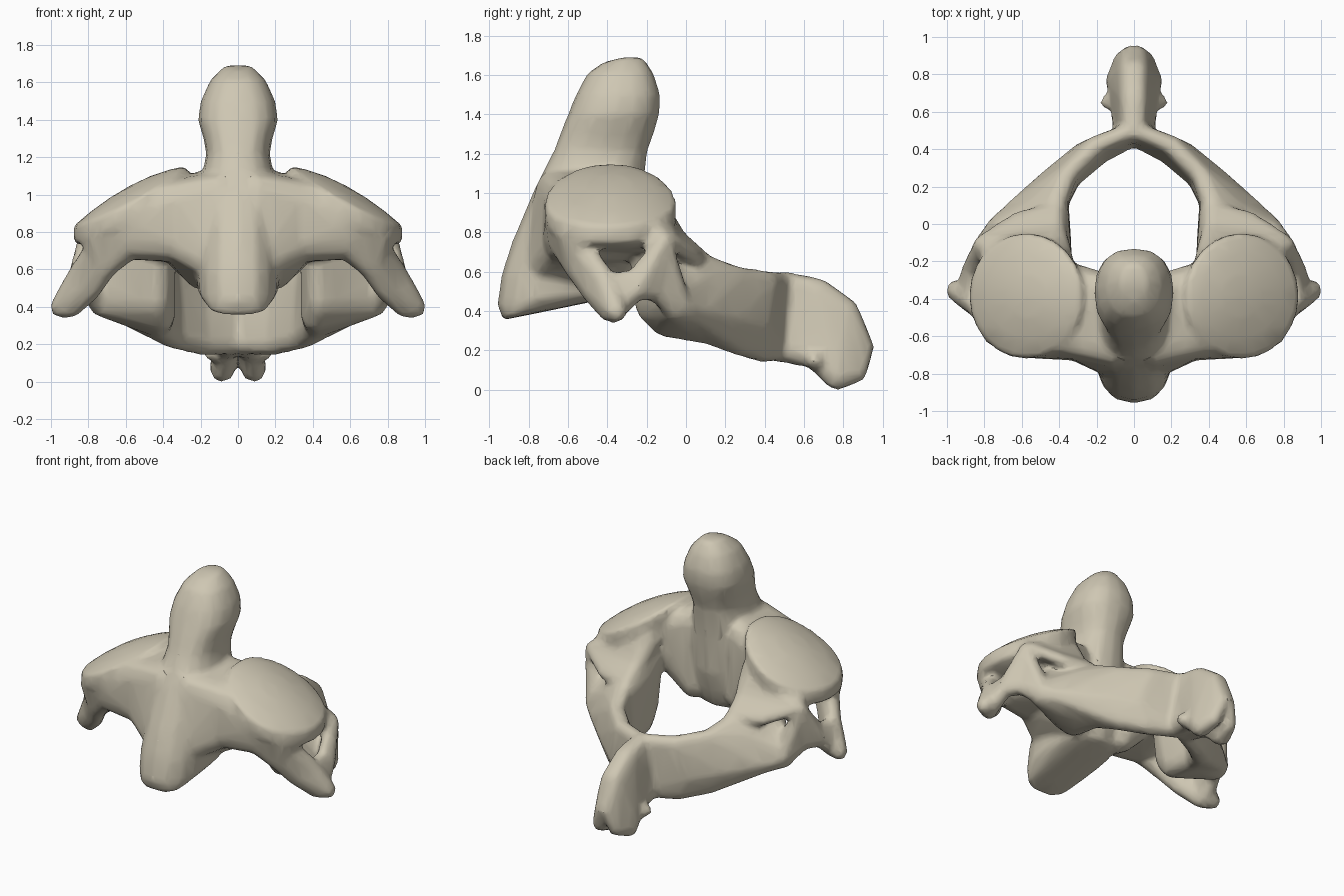
import bpy, bmesh, math
from mathutils import Vector

if "Cube" in bpy.data.objects:
    bpy.data.objects.remove(bpy.data.objects["Cube"])

bone = bpy.data.materials.new("bone beige")
bone.use_nodes = True
color = (0.62, 0.57, 0.45, 1)
bone.diffuse_color = color
bone.node_tree.nodes["Principled BSDF"].inputs["Base Color"].default_value = color

bm = bmesh.new()


def hull(points):
    """Add a convex solid around the points."""
    verts = [bm.verts.new(p) for p in points]
    out = bmesh.ops.convex_hull(bm, input=verts)
    junk = {g for g in out["geom_interior"] + out["geom_unused"]
            if isinstance(g, bmesh.types.BMVert)}
    bmesh.ops.delete(bm, geom=list(junk), context="VERTS")


def ball(x, y, z, r, side):
    pts = []
    for j in range(-2, 3):
        lat = j * math.pi / 4
        for i in range(8 if abs(j) < 2 else 1):
            a = i * math.pi / 4
            pts.append(Vector((side * (x + r * math.cos(lat) * math.cos(a)),
                               y + r * math.cos(lat) * math.sin(a),
                               z + r * math.sin(lat))))
    return pts


def chain(*sections):
    """Skin each pair of neighbouring ball groups, on both sides of the body."""
    for side in (1, -1):
        groups = [[p for b in s for p in ball(*b, side)] for s in sections]
        for a, b in zip(groups, groups[1:]):
            hull(a + b)


# Peg and body: stacked rings of height, front, back, half width, front droop
rings = [(1.69, -.42, -.22, .07, .025), (1.61, -.5, -.165, .15, 0),
         (1.5, -.56, -.13, .2, 0), (1.4, -.6, -.135, .215, 0),
         (1.3, -.64, -.165, .185, 0), (1.22, -.67, -.195, .17, 0),
         (1.0, -.78, -.22, .21, 0), (.75, -.885, -.23, .21, 0),
         (.6, -.94, -.27, .22, .02), (.48, -.96, -.32, .215, .05),
         (.385, -.93, -.78, .15, .03)]
stack = []
for z, front, back, w, droop in rings:
    ring = []
    for i in range(16):
        c, s = math.cos(i * math.pi / 8), math.sin(i * math.pi / 8)
        sx = math.copysign(abs(c) ** .8, c)
        sy = math.copysign(abs(s) ** .9, s)
        ring.append(Vector((w * sx, (front + back) / 2 + (back - front) / 2 * sy,
                            z + droop * min(sy, 0))))
    stack.append(ring)
for a, b in zip(stack, stack[1:]):
    hull(a + b)

# Upper joint pads: sloping domed discs on a tapered underside
for side in (1, -1):
    pts = []
    for k in (0, .35, .7, 1):
        for i in range(24):
            a = i * math.pi / 12
            x, y = .575 + .305 * k * math.cos(a), -.385 + .335 * k * math.sin(a)
            z = 1.15 - .2 * (x - .3) - .6 * (x - .3) ** 2 - .8 * (y + .38) ** 2
            pts.append((side * x, y, z))
            if k == .7:
                pts.append((side * (x - .02), y, .68 + .1 * (x - .4)))
            if k == 1:
                pts.append((side * x, y, z - .09))
    hull(pts)

# Shoulder between body and joint pads
chain([(.1, -.67, 1.02, .1), (.13, -.72, .64, .1), (.19, -.35, 1.03, .1), (.18, -.36, .58, .1)],
      [(.33, -.62, .98, .1), (.32, -.63, .74, .1), (.35, -.3, .98, .1), (.34, -.33, .74, .1)],
      [(.6, -.62, .87, .095), (.6, -.605, .75, .095), (.45, -.28, .9, .1), (.45, -.3, .76, .1)])

# Side processes: the front root runs down to a solid tip
chain([(.58, -.61, .76, .095), (.73, -.57, .79, .09)],
      [(.71, -.55, .62, .07), (.77, -.51, .69, .065)],
      [(.79, -.47, .5, .065), (.86, -.42, .57, .055)],
      [(.89, -.39, .395, .055), (.95, -.355, .4, .06)])

# Rear plate of the side process: closes the opening and meets the arch
chain([(.9, -.37, .41, .065), (.86, -.4, .54, .055)],
      [(.87, -.25, .51, .055), (.85, -.26, .57, .045)],
      [(.8, -.15, .5, .055), (.83, -.17, .66, .045), (.82, -.11, .76, .04)],
      [(.73, -.05, .44, .08), (.77, -.06, .6, .04)])
chain([(.83, -.17, .68, .04), (.82, -.11, .76, .04)], [(.7, -.16, .79, .06)])

# Rear slope from the joint pads down to the arch
chain([(.42, -.19, .92, .1), (.76, -.17, .8, .06)],
      [(.42, -.05, .75, .065), (.79, -.08, .755, .04)],
      [(.42, .06, .66, .06), (.62, .03, .68, .04)])

# Arch with the lower joint surfaces
chain([(.43, -.2, .83, .1)],
      [(.42, -.08, .71, .08), (.42, -.1, .35, .085), (.44, -.18, .43, .085),
       (.72, -.05, .43, .09)],
      [(.42, .11, .62, .065), (.42, .11, .3, .07), (.64, .04, .4, .08), (.54, .08, .55, .06)],
      [(.36, .26, .575, .055), (.35, .26, .25, .075), (.46, .2, .36, .08)],
      [(.2, .42, .55, .055), (.2, .38, .21, .07), (.26, .37, .32, .075)],
      [(0, .5, .55, .05), (0, .48, .21, .065)])

# Forked rear spine with small side knobs
chain([(0, .5, .54, .065), (.04, .47, .21, .07)],
      [(.01, .67, .5, .07), (.065, .66, .17, .065)],
      [(.015, .82, .39, .07), (.085, .77, .065, .07)],
      [(.015, .905, .22, .055), (.06, .87, .09, .055)])
chain([(.11, .66, .15, .055)], [(.145, .65, .15, .04)])

mesh = bpy.data.meshes.new("rough_bone")
bmesh.ops.recalc_face_normals(bm, faces=bm.faces)
bm.to_mesh(mesh)
bm.free()
rough = bpy.data.objects.new("rough_bone", mesh)
bpy.context.collection.objects.link(rough)

# Fuse the parts, soften the joins and simplify
fuse = rough.modifiers.new("fuse", "REMESH")
fuse.mode = "VOXEL"
fuse.voxel_size = .018
soft = rough.modifiers.new("soften", "SMOOTH")
soft.factor = .5
soft.iterations = 7
slim = rough.modifiers.new("simplify", "DECIMATE")
slim.ratio = .14
slim.use_symmetry = True
deps = bpy.context.evaluated_depsgraph_get()
final = bpy.data.meshes.new_from_object(rough.evaluated_get(deps))
bpy.data.objects.remove(rough)

final.materials.clear()
final.materials.append(bone)
vertebra = bpy.data.objects.new("neck_vertebra", final)
bpy.context.collection.objects.link(vertebra)
bpy.ops.object.select_all(action="DESELECT")
vertebra.select_set(True)
bpy.context.view_layer.objects.active = vertebra
bpy.ops.object.shade_smooth_by_angle(angle=math.radians(40))
